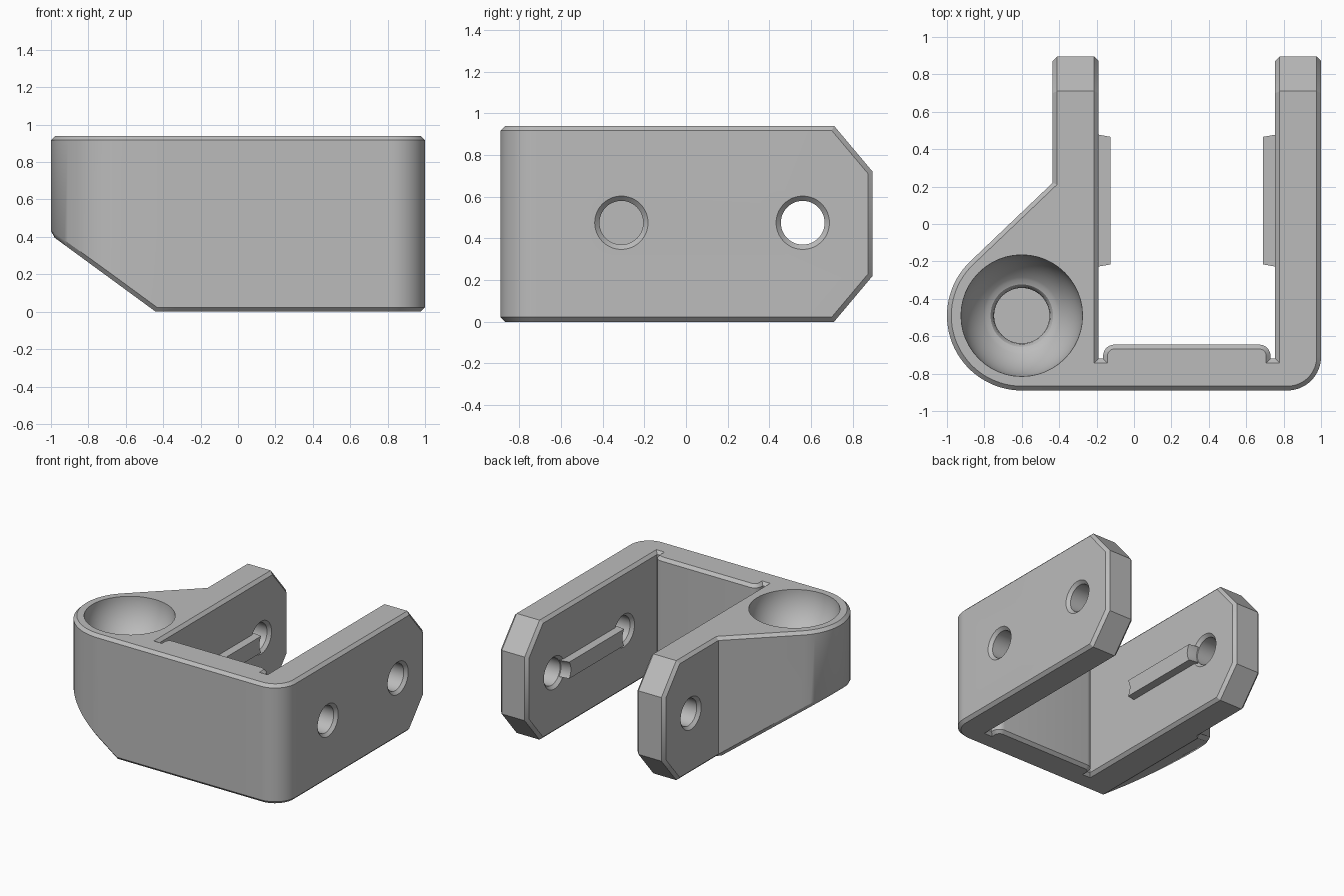
import bpy, bmesh
from math import radians, cos, sin, sqrt, pi
from mathutils import Matrix, Vector

cube = bpy.data.objects.get("Cube")
if cube:
    bpy.data.objects.remove(cube, do_unlink=True)

grey = bpy.data.materials.new("plain_grey")
grey.use_nodes = True
grey.diffuse_color = (0.5, 0.5, 0.5, 1)
for node in grey.node_tree.nodes:
    if node.type == 'BSDF_PRINCIPLED':
        node.inputs["Base Color"].default_value = grey.diffuse_color

HEIGHT = 0.94
CHAMFER = 0.023
HOLE_R, SINK_R = 0.105, 0.128
HOLE_Z = 0.475
FRONT_HOLE, BACK_HOLE = -0.31, 0.56
CUP = Vector((-0.6, -0.49))


def finish(name, bm):
    bmesh.ops.recalc_face_normals(bm, faces=bm.faces)
    mesh = bpy.data.meshes.new(name)
    bm.to_mesh(mesh)
    bm.free()
    mesh.materials.append(grey)
    obj = bpy.data.objects.new(name, mesh)
    bpy.context.collection.objects.link(obj)
    return obj


def arc(cx, cy, r, start, end, steps):
    angles = [radians(start + (end - start) * i / steps) for i in range(steps + 1)]
    return [(cx + r * cos(a), cy + r * sin(a)) for a in angles]


def chamfered_prism(name, outline, planes):
    """Extrude an outline, slice it with planes, chamfer the outer sharp edges."""
    bm = bmesh.new()
    base = bm.faces.new([bm.verts.new((x, y, 0)) for x, y in outline])
    up = bmesh.ops.extrude_face_region(bm, geom=[base])["geom"]
    bmesh.ops.translate(bm, vec=(0, 0, HEIGHT),
                        verts=[g for g in up if isinstance(g, bmesh.types.BMVert)])
    bmesh.ops.recalc_face_normals(bm, faces=bm.faces)
    for point, normal in planes:
        bmesh.ops.bisect_plane(bm, geom=bm.verts[:] + bm.edges[:] + bm.faces[:],
                               plane_co=point, plane_no=normal, clear_outer=True)
        bmesh.ops.holes_fill(bm, edges=[e for e in bm.edges if e.is_boundary], sides=0)
    bmesh.ops.recalc_face_normals(bm, faces=bm.faces)
    sharp = [e for e in bm.edges
             if e.is_manifold and e.calc_face_angle_signed() > radians(52)]
    bmesh.ops.bevel(bm, geom=sharp, offset=CHAMFER, offset_type='OFFSET',
                    segments=1, profile=0.5, affect='EDGES', clamp_overlap=False)
    return finish(name, bm)


def lathe(name, profile, matrix):
    bm = bmesh.new()
    verts = [bm.verts.new((r, 0, z)) for r, z in profile]
    edges = [bm.edges.new(pair) for pair in zip(verts, verts[1:])]
    bmesh.ops.spin(bm, geom=verts + edges, axis=(0, 0, 1), cent=(0, 0, 0),
                   angle=2 * pi, steps=48)
    bmesh.ops.remove_doubles(bm, verts=bm.verts, dist=0.0005)
    bmesh.ops.transform(bm, matrix=matrix, verts=bm.verts)
    obj = finish(name, bm)
    obj.hide_render = True
    return obj


def along_x(y):
    return Matrix.Translation((0, y, HOLE_Z)) @ Matrix.Rotation(pi / 2, 4, 'Y')


def combine(target, other, operation):
    mod = target.modifiers.new("combine", 'BOOLEAN')
    mod.object, mod.operation, mod.solver = other, operation, 'EXACT'
    bpy.context.view_layer.objects.active = target
    bpy.ops.object.modifier_apply(modifier=mod.name)
    bpy.data.objects.remove(other, do_unlink=True)


def shade(obj):
    obj.data.shade_smooth()
    obj.data.set_sharp_from_angle(angle=radians(30))


# U-shaped frame with corner reliefs beside the inner pad
frame_outline = (
    [(-0.435, -0.89)] + arc(0.82, -0.71, 0.18, 270, 360, 16)
    + [(1, 0.895), (0.755, 0.895), (0.755, -0.72), (0.73, -0.72)]
    + arc(0.67, -0.705, 0.06, 0, 90, 8) + arc(-0.105, -0.705, 0.06, 90, 180, 8)
    + [(-0.165, -0.72), (-0.19, -0.72), (-0.19, 0.895), (-0.435, 0.895)])
bracket = chamfered_prism("bracket_body", frame_outline, [
    ((0, 0.71, HEIGHT), (0, 0.22, 0.185)),
    ((0, 0.71, 0), (0, 0.22, -0.185))])

# Rounded lobe with a sloping underside
lobe_outline = arc(CUP.x, CUP.y, 0.4, 133.6, 270, 32) + [(-0.3, -0.89), (-0.3, 0.349)]
lobe = chamfered_prism("socket_lobe", lobe_outline,
                       [((-0.44, 0, 0), (-0.41, 0, -0.56))])
combine(bracket, lobe, 'UNION')

# Round cup with a blind bore
bowl = [(0.325 * cos(a), HEIGHT - 0.325 * sin(a))
        for a in (radians(54 - 3 * i) for i in range(19))]
cup_profile = ([(0, 0.4), (0.148, 0.4), (0.148, 0.62), (0.153, 0.65), (0.167, 0.668)]
               + bowl + [(0.325, 1.05), (0, 1.05)])
combine(bracket, lathe("cup_cutter", cup_profile,
                       Matrix.Translation((CUP.x, CUP.y, 0))), 'DIFFERENCE')

# Countersunk pin holes through the arms
for y, x0, x1 in ((FRONT_HOLE, 0.755, 1), (BACK_HOLE, 0.755, 1),
                  (BACK_HOLE, -0.435, -0.19)):
    d = SINK_R - HOLE_R
    profile = [(0, x0 - d), (SINK_R + d, x0 - d), (HOLE_R, x0 + d),
               (HOLE_R, x1 - d), (SINK_R + d, x1 + d), (0, x1 + d)]
    combine(bracket, lathe("hole_cutter", profile, along_x(y)), 'DIFFERENCE')
shade(bracket)

# Guide ribs on the inner faces, hollowed at the ends to follow the holes
for name, wall, inward in (("right_guide_rib", -0.19, 1), ("left_guide_rib", 0.755, -1)):
    bm = bmesh.new()
    bmesh.ops.create_cube(bm, size=1)
    length = BACK_HOLE - FRONT_HOLE
    bmesh.ops.scale(bm, vec=(0.08, length, 0.13), verts=bm.verts)
    bmesh.ops.translate(bm, vec=(wall + inward * 0.025, FRONT_HOLE + length / 2, HOLE_Z),
                        verts=bm.verts)
    rib = finish(name, bm)
    tip = wall + inward * 0.075
    root = wall - inward * 0.05
    for y in (FRONT_HOLE, BACK_HOLE):
        profile = [(0, root), (HOLE_R, root), (HOLE_R, wall), (0.116, tip), (0, tip)]
        combine(rib, lathe("rib_cutter", profile, along_x(y)), 'DIFFERENCE')
    # Keep only the middle piece between the two holes
    bm = bmesh.new()
    bm.from_mesh(rib.data)
    for y, side in ((FRONT_HOLE, -1), (BACK_HOLE, 1)):
        stray = [v for v in bm.verts if (v.co.y - y) * side > -0.02]
        bmesh.ops.delete(bm, geom=stray, context='VERTS')
    bm.to_mesh(rib.data)
    bm.free()
    shade(rib)
